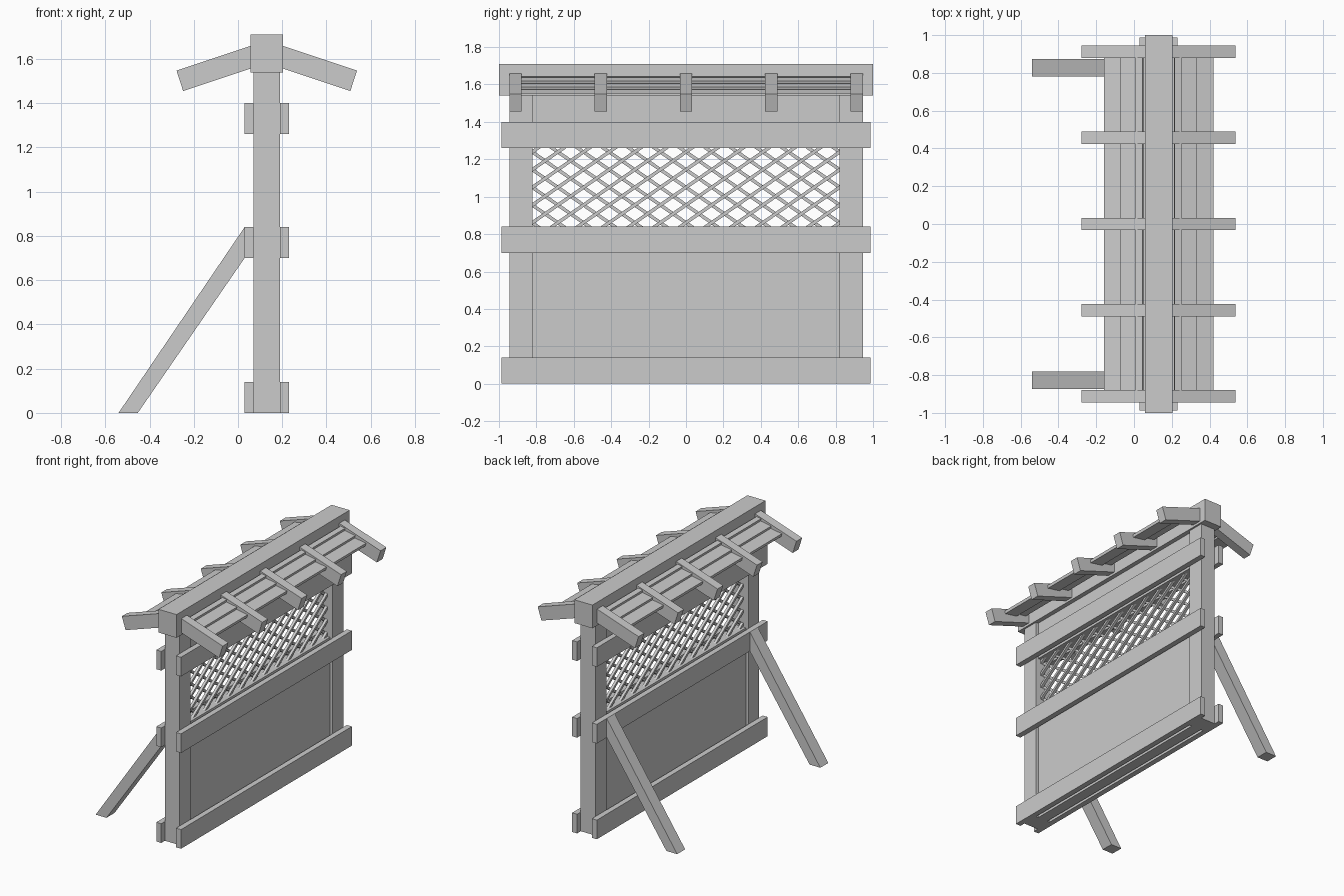
import bpy, math
from mathutils import Matrix, Vector

if "Cube" in bpy.data.objects:
    bpy.data.objects.remove(bpy.data.objects["Cube"])

CX = 0.13  # centre plane of the wall


def mesh_object(name, verts, faces):
    me = bpy.data.meshes.new(name)
    me.from_pydata(verts, [], faces)
    ob = bpy.data.objects.new(name, me)
    bpy.context.collection.objects.link(ob)
    return ob


def prism(name, profile, y0, y1):
    """Extrude an (x, z) outline from y0 to y1."""
    area = sum(a[0] * b[1] - b[0] * a[1]
               for a, b in zip(profile, profile[1:] + profile[:1]))
    if area < 0:
        profile = profile[::-1]
    n = len(profile)
    verts = [(x, y0, z) for x, z in profile] + [(x, y1, z) for x, z in profile]
    faces = [tuple(range(n)), tuple(range(2 * n - 1, n - 1, -1))]
    faces += [(i, i + n, (i + 1) % n + n, (i + 1) % n) for i in range(n)]
    return mesh_object(name, verts, faces)


def box(name, x0, x1, y0, y1, z0, z1):
    return prism(name, [(x0, z0), (x1, z0), (x1, z1), (x0, z1)], y0, y1)


def side_profile(pts, side):
    """Mirror a right-hand outline about the wall plane."""
    return [(CX + side * (x - CX), z) for x, z in pts]


# Posts and diagonal braces at both ends
brace = [(-0.54, 0), (-0.453, 0), (0.03, 0.70), (0.03, 0.84)]
for s in (-1, 1):
    box("post", 0.07, 0.19, *sorted((s * 0.82, s * 0.945)), 0, 1.55)
    prism("brace", brace, s * 0.827 - 0.046, s * 0.827 + 0.046)

# Solid infill panels below and above the lattice
box("lower_panel", 0.09, 0.17, -0.82, 0.82, 0, 0.84)
box("upper_panel", 0.09, 0.17, -0.82, 0.82, 1.26, 1.55)

# Horizontal rails on both faces
for z in (0, 0.70, 1.26):
    for s in (-1, 1):
        prism("rail", side_profile([(0.19, z), (0.23, z), (0.23, z + 0.14),
                                    (0.19, z + 0.14)], s), -0.987, 0.987)

# Ridge beam
box("ridge_beam", 0.057, 0.203, -1.0, 1.0, 1.54, 1.71)

# Sloping rafters and lapped roof boards on both sides
rafter = [(0.19, 1.664), (0.538, 1.548), (0.508, 1.455), (0.19, 1.561)]
boards = [(0.215, 0.252, 1.637), (0.235, 0.334, 1.605), (0.318, 0.42, 1.572)]
for s in (-1, 1):
    for i in range(-2, 3):
        prism("rafter", side_profile(rafter, s), i * 0.456 - 0.033, i * 0.456 + 0.033)
    for x0, x1, z in boards:
        up = z + 0.17 * (x1 - x0)
        prism("roof_board", side_profile([(x0, up), (x1, z), (x1 - 0.004, z - 0.021),
                                          (x0 - 0.004, up - 0.021)], s), -0.88, 0.88)


# Lattice: two layers of crossing diagonal strips
def strip(p, q, x, w=0.018, d=0.02):
    a, b = Vector((x, *p)), Vector((x, *q))
    v = (b - a).normalized()
    n = Vector((0, -v.z, v.y)) * w / 2
    e = Vector((d / 2, 0, 0))
    verts = [c + i * e + j * n for c in (a, b)
             for i, j in ((-1, -1), (1, -1), (1, 1), (-1, 1))]
    faces = [(0, 3, 2, 1), (4, 5, 6, 7)]
    faces += [(i, (i + 1) % 4, (i + 1) % 4 + 4, i + 4) for i in range(4)]
    mesh_object("lattice_strip", verts, faces)


PITCH, SLOPE, ZC, HALF, YMAX = 0.137, 0.69, 1.05, 0.22, 0.83
for s in (-1, 1):
    for k in range(-8, 9):
        run = HALF / SLOPE
        ya, yb = max(k * PITCH - run, -YMAX), min(k * PITCH + run, YMAX)
        if yb - ya > 0.03:
            ends = [(y, ZC + s * SLOPE * (y - k * PITCH)) for y in (ya, yb)]
            strip(*ends, CX + s * 0.01)
